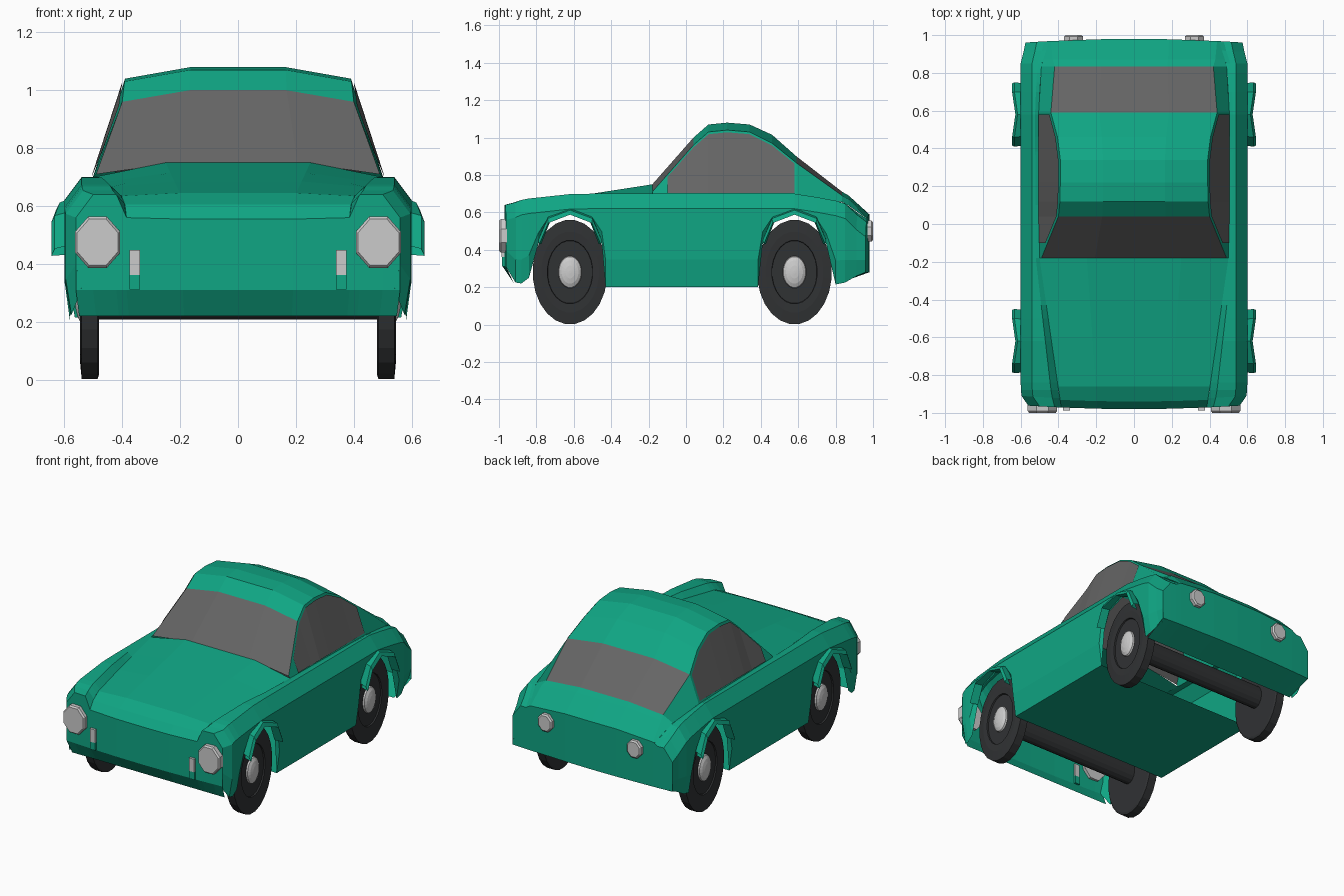
import bpy, bmesh, math
from mathutils import Matrix, Vector

if "Cube" in bpy.data.objects:
    bpy.data.objects.remove(bpy.data.objects["Cube"])


def mat(name, col):
    m = bpy.data.materials.new(name)
    m.diffuse_color = (*col, 1)
    m.use_nodes = True
    m.node_tree.nodes["Principled BSDF"].inputs["Base Color"].default_value = m.diffuse_color
    return m


GREEN = mat("green_paint", (0.005, 0.38, 0.23))
GLASS = mat("dark_glass", (0.13, 0.13, 0.13))
RUBBER = mat("rubber", (0.03, 0.032, 0.034))


def finish(bm, name, material, mirror=True):
    bmesh.ops.remove_doubles(bm, verts=bm.verts, dist=0.0005)
    bmesh.ops.recalc_face_normals(bm, faces=bm.faces)
    me = bpy.data.meshes.new(name)
    bm.to_mesh(me)
    bm.free()
    ob = bpy.data.objects.new(name, me)
    bpy.context.collection.objects.link(ob)
    if material:
        me.materials.append(material)
    if mirror:
        mod = ob.modifiers.new("mirror", 'MIRROR')
        mod.use_clip = True
    return ob


def loft(name, rows, material, mirror=True):
    """Quad skin through rows of equal point count."""
    bm = bmesh.new()
    vs = [[bm.verts.new(p) for p in r] for r in rows]
    for a, b in zip(vs, vs[1:]):
        for i in range(len(a) - 1):
            bm.faces.new((a[i], a[i + 1], b[i + 1], b[i]))
    return finish(bm, name, material, mirror)


def curve(*keys):
    """Piecewise linear function through (y, value) keys."""
    def f(y):
        if y <= keys[0][0]:
            return keys[0][1]
        for (a, u), (b, v) in zip(keys, keys[1:]):
            if y <= b:
                return u + (v - u) * (y - a) / (b - a)
        return keys[-1][1]
    return f


# body guide curves along the length
width = curve((-.98, .56), (-.93, .595), (-.86, .6), (.85, .6), (.98, .575))
shoulder = curve((-.98, .64), (-.86, .672), (-.6, .7), (.6, .7), (.84, .655), (.98, .55))
inner_x = curve((-.98, .385), (-.18, .5), (.6, .505), (.84, .49), (.98, .45))
inner_z = curve((-.98, .56), (-.94, .605), (-.86, .635), (-.6, .665), (-.18, .7),
                (.6, .69), (.84, .655), (.98, .565))
hood_z = curve((-.98, .555), (-.94, .605), (-.86, .645), (-.6, .685), (-.18, .75))


def bow(x, y):
    return y * (1 - .06 * x * x) if abs(y) > .9 else y


def side_section(y, zb):
    w, zs, xi = width(y), shoulder(y), inner_x(y)
    z2 = zs - .08
    pts = [(w - .02, zb), (w, zb + .35 * (z2 - zb)), (w, z2), (w - .06, zs),
           (xi + .2 * (w - xi), zs), (xi, inner_z(y))]
    return [(x, bow(x, y), z) for x, z in pts]


# side skin with wheel arches
ARCH = [(-.17, .43), (-.12, .545), (0, .59), (.12, .545), (.17, .43)]
WHEELS = {"front": -.62, "rear": .58}
stations = [(-.98, .31), (-.93, .225), (-.88, .22), (-.84, .25)]
stations += [(-.62 + d, z) for d, z in ARCH] + [(-.43, .2), (-.18, .2), (.1, .2), (.385, .2)]
stations += [(.58 + d, z) for d, z in ARCH] + [(.8, .215), (.85, .225), (.93, .26), (.98, .28)]
sides = [side_section(y, zb) for y, zb in stations]
loft("body_sides", sides, GREEN)

# hood
rows = []
for y in (-.98, -.94, -.86, -.6, -.4, -.18):
    xi, zc = inner_x(y), hood_z(y)
    rows.append([(xi, bow(xi, y), inner_z(y)), (xi * .5, bow(xi * .5, y), zc), (0, y, zc)])
loft("hood", rows, GREEN)

# roof, windows and rear deck share these sections: y, edge x, edge z, centre z
CABIN = [(-.18, .49, .71, .75), (.04, .4, .96, 1.0), (.12, .392, 1.03, 1.07),
         (.22, .39, 1.04, 1.08), (.34, .39, 1.03, 1.07), (.46, .405, .97, 1.015),
         (.59, .44, .865, .9), (.835, .42, .69, .71), (.87, .43, .67, .69), (.98, .44, .57, .59)]
top = [[(xe, bow(xe, y), ze), (xe * .42, bow(xe * .42, y), zc), (0, y, zc)]
       for y, xe, ze, zc in CABIN]
loft("windshield", top[0:2], GLASS)
loft("roof", top[1:7], GREEN)
loft("rear_window", top[6:8], GLASS)
loft("rear_deck", top[7:], GREEN)

# cabin side panels and side windows
panel = [[t[0], (inner_x(c[0]), bow(inner_x(c[0]), c[0]), inner_z(c[0]))]
         for t, c in zip(top, CABIN)]
loft("cabin_sides", panel, GREEN)
edge_x = curve(*[(c[0], c[1]) for c in CABIN])
edge_z = curve(*[(c[0], c[2]) for c in CABIN])
rows = []
for y in (-.1, .04, .12, .22, .34, .46, .58):
    row = []
    for z in (.705, edge_z(y) - .012):
        t = (z - inner_z(y)) / (edge_z(y) - inner_z(y))
        row.append((inner_x(y) + t * (edge_x(y) - inner_x(y)) + .006, y, z))
    rows.append(row)
loft("side_windows", rows, GLASS)

# nose and tail panels, rolled under at the bottom
for name, upper, zl, y_under, z_under in (
        ("nose_panel", sides[0][2:] + [(.19, bow(.19, -.98), .555), (0, -.98, .555)], .31, -.92, .22),
        ("tail_panel", sides[-1][2:] + [top[-1][0], top[-1][1], top[-1][2]], .28, .8, .215)):
    loft(name, [upper, [(x, y, zl) for x, y, z in upper],
                [(x * .98, y_under, z_under) for x, y, z in upper]], GREEN)

# floor between the axles
loft("floor", [[(.58, y, .2), (0, y, .2)] for y in (-.43, .385)], GREEN)


def turned(name, profile, centre, sides_n, material, sy=1, sz=1, axis='X', mirror=True):
    """Lathe a (radius, offset) profile around the x or y axis."""
    bm = bmesh.new()
    rings = []
    for r, o in profile:
        ring = []
        for i in range(sides_n):
            a = 2 * math.pi * (i + .5) / sides_n
            u, v = r * sy * math.cos(a), r * sz * math.sin(a)
            p = Vector((o, u, v)) if axis == 'X' else Vector((u, o, v))
            ring.append(bm.verts.new(p + Vector(centre)))
        rings.append(ring)
    for a, b in zip(rings, rings[1:]):
        for i in range(sides_n):
            j = (i + 1) % sides_n
            bm.faces.new((a[i], a[j], b[j], b[i]))
    bm.faces.new(rings[0])
    bm.faces.new(rings[-1])
    return finish(bm, name, material, mirror)


for where, c in WHEELS.items():
    # tall oval wheels with hub caps and axle
    turned(where + "_wheels", [(.19, .48), (.2, .485), (.2, .54), (.155, .546), (.122, .544), (.12, .535)],
           (0, c, .281), 24, RUBBER, 1, 1.4)
    turned(where + "_hubcaps", [(.064, .53), (.06, .545), (.045, .555), (.025, .561), (.006, .563)],
           (0, c, .281), 20, None, 1, 1.38)
    turned(where + "_axle", [(.055, -.49), (.055, .49)], (0, c, .281), 16, RUBBER, 1, 1.35, mirror=False)
    # flared arch lips
    rows = []
    for d, z in ARCH:
        out = .628 if d == 0 else .645
        rows.append([(.585, c + d * .97, z + .035), (out - .012, c + d, z + .022),
                     (out, c + d * .97, z - .002), (.59, c + d * .9, z + .002)])
    loft(where + "_arch_flares", rows, GREEN)

# round lamps
turned("headlights", [(.084, -.95), (.084, -.99), (.076, -1.0)], (.485, 0, .475), 8, None, 1, 1.14, 'Y')
turned("tail_lights", [(.055, .96), (.055, .992), (.046, 1.0)], (.32, 0, .5), 8, None, 1, 1.1, 'Y')


def box(name, centre, size, material):
    bm = bmesh.new()
    bmesh.ops.create_cube(bm, size=1, matrix=Matrix.Translation(centre) @ Matrix.Diagonal((*size, 1)))
    finish(bm, name, material)


# small nose lamps on painted brackets
box("nose_lamps", (.357, -.975, .405), (.036, .025, .085), None)
box("nose_lamp_brackets", (.357, -.972, .337), (.036, .025, .05), GREEN)
